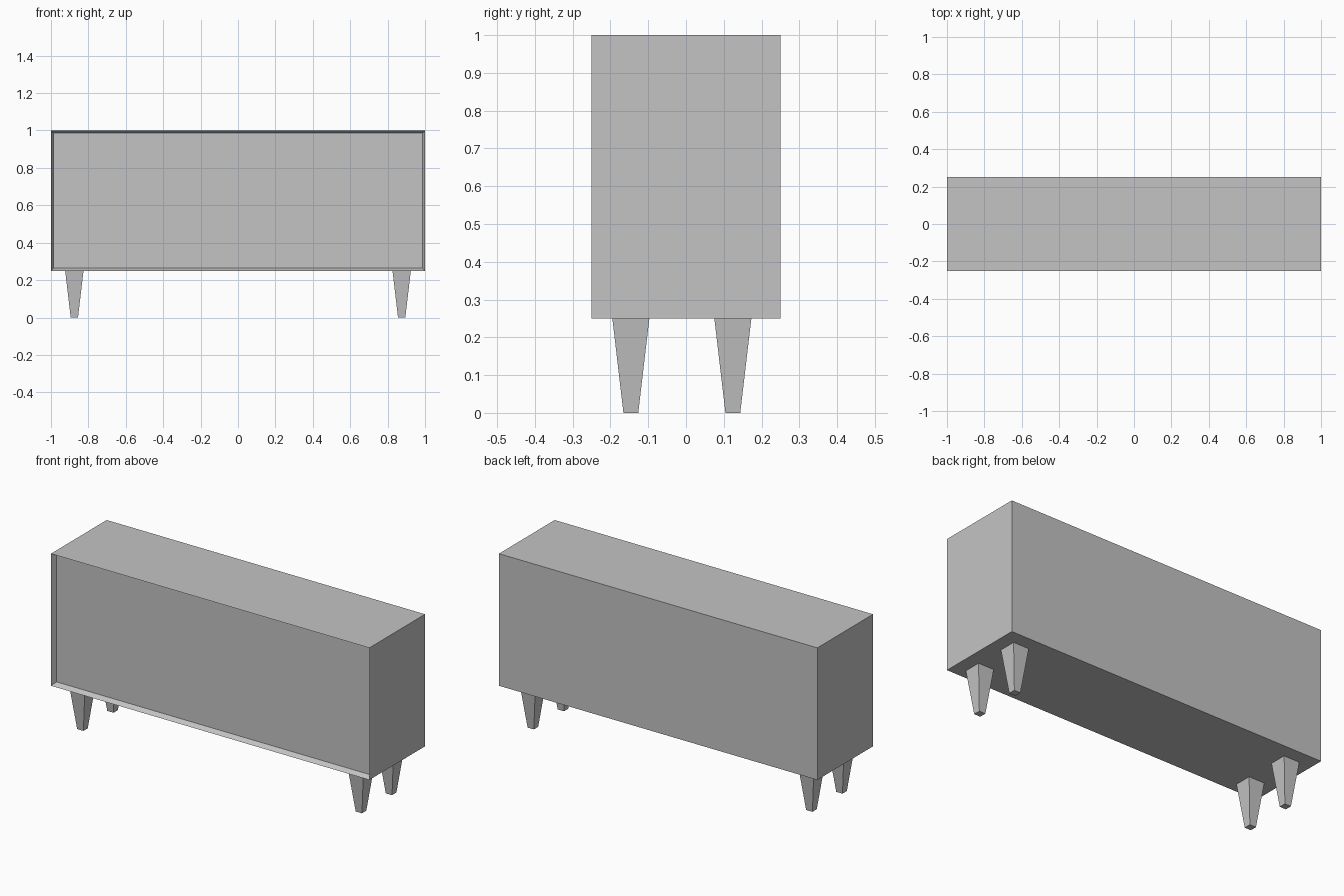
import bpy
import bmesh
from mathutils import Matrix, Vector

cube = bpy.data.objects.get("Cube")
if cube:
    bpy.data.objects.remove(cube, do_unlink=True)

grey = bpy.data.materials.new("plain grey")
grey.use_nodes = True
colour = (0.55, 0.55, 0.55, 1)
grey.diffuse_color = colour
grey.node_tree.nodes["Principled BSDF"].inputs["Base Color"].default_value = colour


def add_box(name, size, centre, shape=None):
    """Make a box, optionally reshaped by a function on its bmesh."""
    bm = bmesh.new()
    bmesh.ops.create_cube(bm, size=1, matrix=Matrix.Diagonal((*size, 1)))
    if shape:
        shape(bm)
    mesh = bpy.data.meshes.new(name)
    bm.to_mesh(mesh)
    bm.free()
    mesh.materials.append(grey)
    obj = bpy.data.objects.new(name, mesh)
    obj.location = centre
    bpy.context.collection.objects.link(obj)
    return obj


def recess_front(bm):
    """Inset the front face and push it back to leave a thin rim."""
    bm.normal_update()
    front = min(bm.faces, key=lambda f: f.calc_center_median().y)
    bmesh.ops.inset_region(bm, faces=[front], thickness=0.02)
    bmesh.ops.translate(bm, verts=front.verts, vec=Vector((0, 0.03, 0)))


def taper(bm):
    """Narrow the foot of a leg."""
    for v in bm.verts:
        if v.co.z < 0:
            v.co.x *= 0.4
            v.co.y *= 0.4


# Cabinet body with recessed front panel
add_box("cabinet", (2, 0.5, 0.75), (0, 0, 0.625), recess_front)

# Four square tapered legs
for side, x in (("left", 0.875), ("right", -0.875)):
    for end, y in (("front", -0.146), ("back", 0.124)):
        add_box(f"{end}_{side}_leg", (0.098, 0.098, 0.25), (x, y, 0.125), taper)
